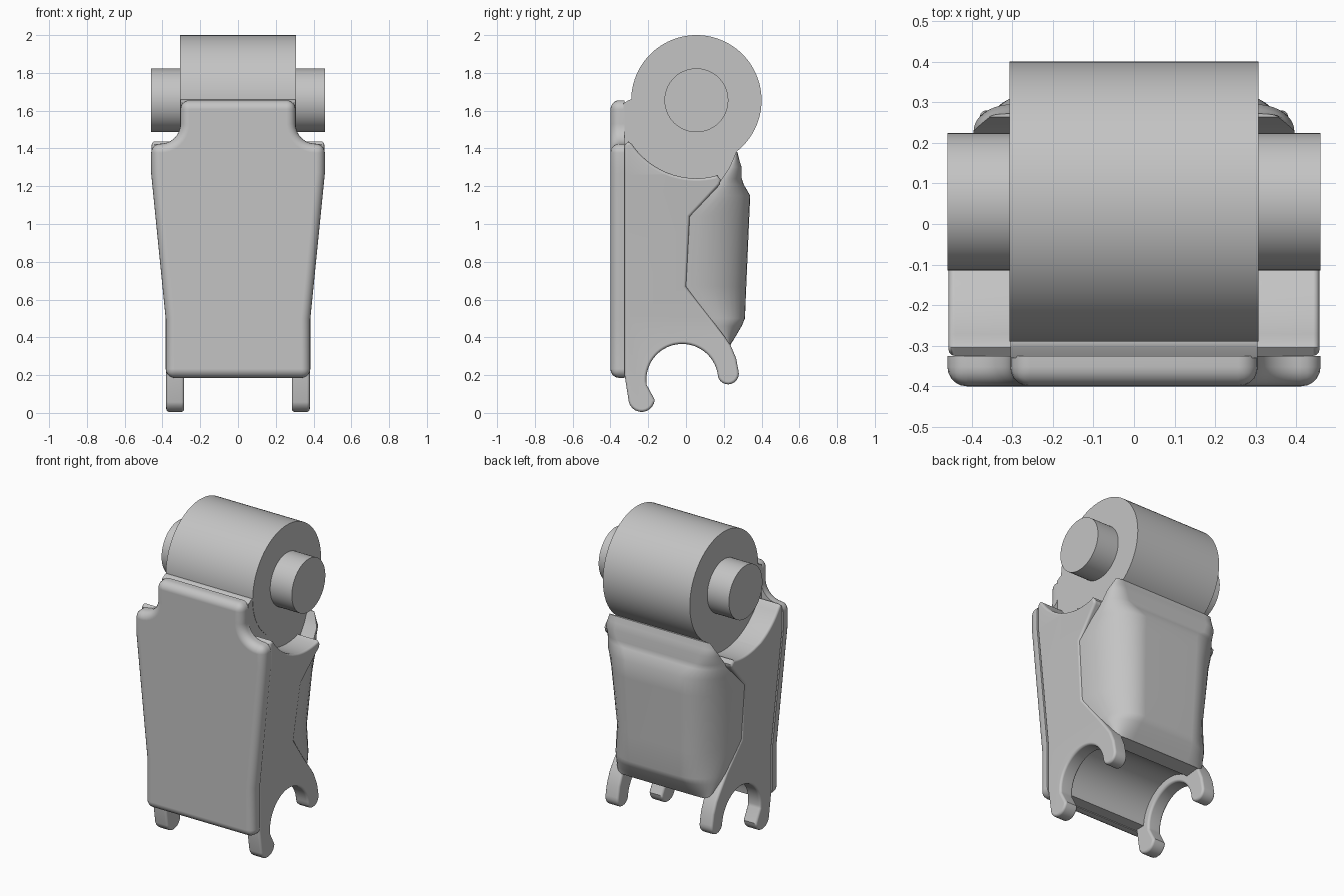
import bpy, bmesh, math
from math import sin, cos, radians

cube = bpy.data.objects.get("Cube")
if cube:
    bpy.data.objects.remove(cube)

GREY = (0.55, 0.55, 0.55, 1)
grey = bpy.data.materials.new("plain grey")
grey.use_nodes = True
grey.diffuse_color = GREY
grey.node_tree.nodes["Principled BSDF"].inputs["Base Color"].default_value = GREY

PIVOT = (0.055, 1.655)      # barrel axis (y, z)
ARCH = (-0.02, 0.175)       # lower cradle axis (y, z)


def finish(bm, name):
    bmesh.ops.recalc_face_normals(bm, faces=bm.faces)
    mesh = bpy.data.meshes.new(name)
    bm.to_mesh(mesh)
    bm.free()
    mesh.materials.append(grey)
    obj = bpy.data.objects.new(name, mesh)
    bpy.context.collection.objects.link(obj)
    bpy.ops.object.select_all(action='DESELECT')
    obj.select_set(True)
    bpy.context.view_layer.objects.active = obj
    bpy.ops.object.shade_smooth_by_angle(angle=radians(35))
    # Keep the large faces flat between rounded rims
    obj.modifiers.new("flat panels", 'WEIGHTED_NORMAL').keep_sharp = True


def arc(c, r, a, b, n=16):
    steps = [radians(a + (b - a) * i / n) for i in range(n + 1)]
    return [(c[0] + r * cos(t), c[1] + r * sin(t)) for t in steps]


def bevel(bm, pick, width, segments):
    edges = [e for e in bm.edges if e.calc_face_angle(0) > 1 and pick(e)]
    bmesh.ops.bevel(bm, geom=edges, offset=width, segments=segments,
                    profile=0.5, affect='EDGES', clamp_overlap=False)


def prism(outline, axis, a, b):
    """Extrude a 2D outline along x (outline is y, z) or y (outline is x, z)."""
    bm = bmesh.new()
    place = (lambda p: (a, p[0], p[1])) if axis == 'x' else (lambda p: (p[0], a, p[1]))
    face = bm.faces.new([bm.verts.new(place(p)) for p in outline])
    ext = bmesh.ops.extrude_face_region(bm, geom=[face])
    move = (b - a, 0, 0) if axis == 'x' else (0, b - a, 0)
    bmesh.ops.translate(bm, vec=move, verts=[v for v in ext["geom"] if isinstance(v, bmesh.types.BMVert)])
    bmesh.ops.recalc_face_normals(bm, faces=bm.faces)
    return bm


def half_width(z):
    return 0.38 + 0.077 * min(max((z - 0.5) / 0.76, 0), 1)


# Barrel and the thinner pin through it
for name, r, half in (("barrel", 0.345, 0.307), ("pin", 0.169, 0.46)):
    finish(prism(arc(PIVOT, r, 0, 360, 96)[:-1], 'x', -half, half), name)

# Front plate with notched shoulders and a rolled front rim
right = [(0.383, 0.185), (0.383, 0.5), (0.46, 1.27), (0.46, 1.425)]
right += arc((0.41, 1.53), 0.105, -90, -180, 10) + [(0.305, 1.655)]
plate = prism(right + [(-x, z) for x, z in reversed(right)], 'y', -0.4, -0.325)
bevel(plate, lambda e: min(v.co.y for v in e.verts) < -0.39, 0.048, 5)
finish(plate, "front_plate")

# Central core joining plate, barrel and cradle
core = [(-0.33, 0.19)] + arc(ARCH, 0.235, 176, 48)
core += [(0.225, 0.36), (0.16, 0.46), (0.14, 1.15), (0.215, 1.25), (0.245, 1.31), (0.268, 1.38),
         PIVOT, (-0.289, 1.66), (-0.305, 1.655), (-0.33, 1.64)]
finish(prism(core, 'x', -0.305, 0.305), "core")

# Side walls with hooked feet and a saddle under the pin
wall = [(-0.325, 0.2)] + arc((-0.235, 0.075), 0.07, 195, 355, 10)
wall += arc(ARCH, 0.19, 188, 9, 32)
wall += arc((0.223, 0.208), 0.057, 205, 375, 10)
wall += [(0.265, 0.29), (0.235, 0.36), (0.2, 0.41), (0.0, 0.67), (0.02, 1.04),
         (0.18, 1.21), (0.183, 1.235), (0.165, 1.26)]
wall += arc(PIVOT, 0.413, -76, -146, 18) + [(-0.305, 1.437), (-0.325, 1.42)]
for side, label in ((1, "left"), (-1, "right")):
    bm = prism(wall, 'x', 0.285 * side, 0.38 * side)
    bevel(bm, lambda e: abs(e.verts[0].co.x - e.verts[1].co.x) < 1e-5, 0.015, 3)
    for z in (0.5, 1.26):
        bmesh.ops.bisect_plane(bm, geom=bm.verts[:] + bm.edges[:] + bm.faces[:],
                               plane_co=(0, 0, z), plane_no=(0, 0, 1))
    for v in bm.verts:
        if abs(v.co.x) > 0.34:
            v.co.x += side * (half_width(v.co.z) - 0.38)
    finish(bm, label + "_side_wall")

# Back shell: rounded sections (height, front y, back y, side x, flat half width)
sections = [(0.36, 0.225, 0.235, 0.32, 0.2), (0.40, 0.2, 0.26, 0.34, 0.2),
            (0.46, 0.155, 0.295, 0.36, 0.19), (0.50, 0.125, 0.312, 0.37, 0.175),
            (0.67, 0.0, 0.319, 0.39, 0.18), (1.04, 0.02, 0.335, 0.428, 0.19),
            (1.15, 0.12, 0.34, 0.42, 0.19), (1.21, 0.17, 0.305, 0.41, 0.23),
            (1.24, 0.19, 0.295, 0.4, 0.28), (1.30, 0.23, 0.295, 0.395, 0.3),
            (1.34, 0.248, 0.282, 0.375, 0.3), (1.38, 0.264, 0.272, 0.355, 0.305)]
shell = bmesh.new()
rings = []
for z, y0, y1, side, flat in sections:
    half = [(flat + (side - flat) * cos(t), y0 + (y1 - y0) * sin(t))
            for t in (radians(9 * i) for i in range(11))]
    ring = half + [(-x, y) for x, y in reversed(half)]
    rings.append([shell.verts.new((x, y, z)) for x, y in ring])
for low, high in zip(rings, rings[1:]):
    for i in range(len(low)):
        j = (i + 1) % len(low)
        shell.faces.new((low[i], low[j], high[j], high[i]))
shell.faces.new(rings[0])
shell.faces.new(rings[-1])
finish(shell, "back_shell")
